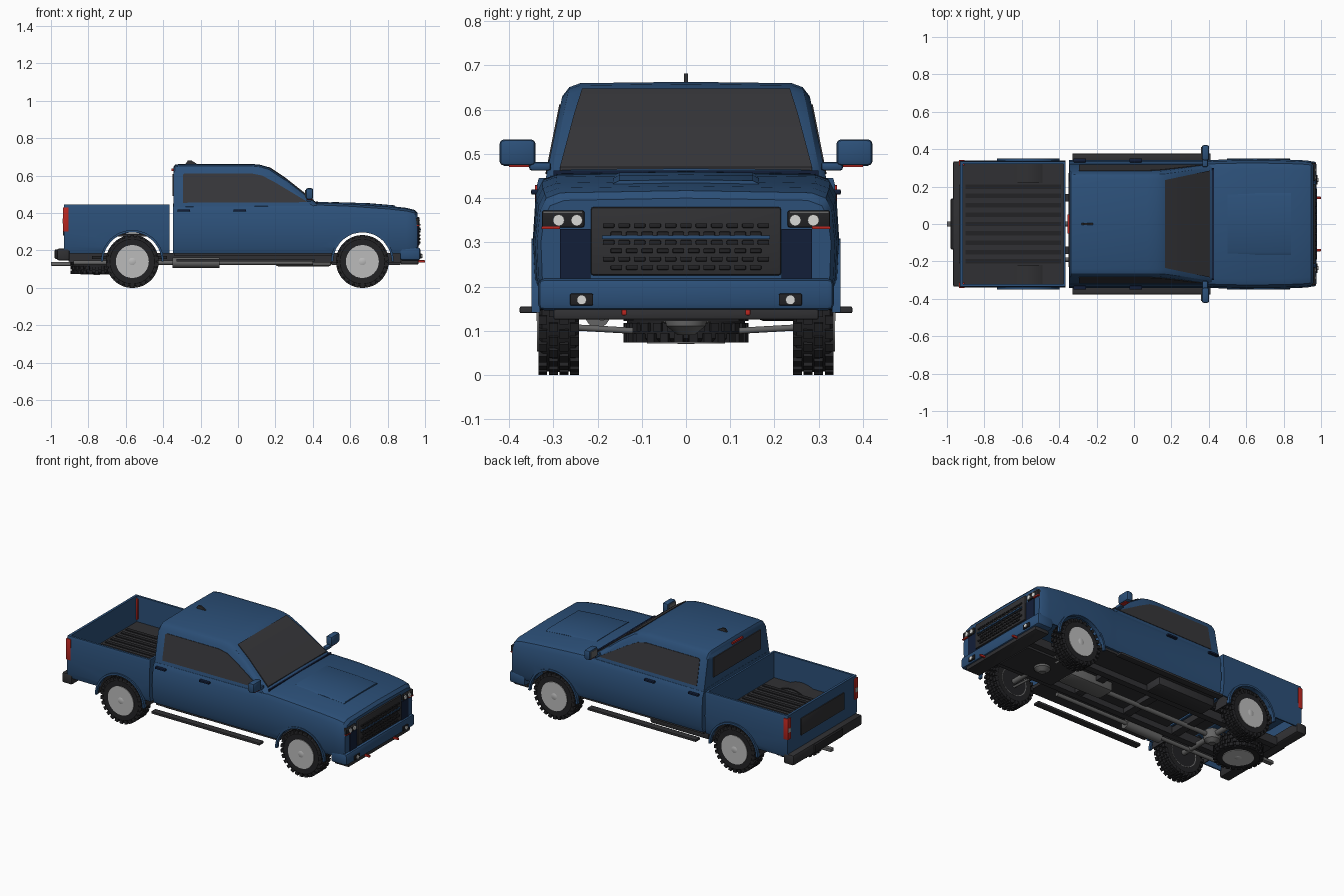
import bpy, bmesh
from math import pi, cos, sin, radians
from mathutils import Matrix, Vector

if "Cube" in bpy.data.objects:
    bpy.data.objects.remove(bpy.data.objects["Cube"])


def material(name, *rgb):
    m = bpy.data.materials.new(name)
    m.use_nodes = True
    m.diffuse_color = (*rgb, 1)
    m.node_tree.nodes["Principled BSDF"].inputs["Base Color"].default_value = (*rgb, 1)
    return m


BLUE = material("body blue", .025, .08, .19)
NAVY = material("recess navy", .006, .013, .04)
GLASS = material("tinted glass", .038, .038, .043)
PLASTIC = material("dark plastic", .03, .03, .033)
RUBBER = material("tyre rubber", .016, .016, .018)
ALLOY = material("alloy", .5, .5, .5)
STEEL = material("chassis steel", .13, .13, .13)
RED = material("lamp red", .5, .02, .015)
WHITE = material("lamp white", .7, .7, .68)
parts = []


def finish(name, bm, mat, mirror=False):
    bmesh.ops.recalc_face_normals(bm, faces=bm.faces)
    mesh = bpy.data.meshes.new(name)
    bm.to_mesh(mesh)
    bm.free()
    mesh.materials.append(mat)
    ob = bpy.data.objects.new(name, mesh)
    bpy.context.collection.objects.link(ob)
    if mirror:
        mod = ob.modifiers.new("Mirror", "MIRROR")
        mod.use_axis = (False, True, False)
    parts.append(ob)
    return ob


def loft(name, rings, mat, mirror=False):
    """Skin a row of closed rings and cap both ends."""
    bm = bmesh.new()
    rows = [[bm.verts.new(p) for p in ring] for ring in rings]
    n = len(rows[0])
    for a, b in zip(rows, rows[1:]):
        for i in range(n):
            j = (i + 1) % n
            bm.faces.new((a[i], a[j], b[j], b[i]))
    bm.faces.new(rows[0])
    bm.faces.new(rows[-1])
    return finish(name, bm, mat, mirror)


def section(x, half):
    """Symmetric ring across the car from (y, z) points on one side."""
    return [(x, y, z) for y, z in half] + [(x, -y, z) for y, z in reversed(half) if y > 0]


def box(name, xs, ys, zs, mat, bevel=0, mirror=False):
    bm = bmesh.new()
    size = [b - a for a, b in (xs, ys, zs)]
    mid = [(a + b) / 2 for a, b in (xs, ys, zs)]
    bmesh.ops.create_cube(bm, size=1, matrix=Matrix.Translation(mid) @ Matrix.Diagonal((*size, 1)))
    if bevel:
        bmesh.ops.bevel(bm, geom=bm.edges[:], offset=bevel, segments=2, profile=.5, affect="EDGES")
    return finish(name, bm, mat, mirror)


def lathe(name, frame, profile, mat, mirror=False, n=32):
    """Turn (radius, height) points about the local z axis of frame."""
    rings = [[frame @ Vector((r * cos(2 * pi * i / n), r * sin(2 * pi * i / n), h)) for i in range(n)]
             for r, h in profile]
    return loft(name, rings, mat, mirror)


def aim(origin, direction):
    return Matrix.Translation(origin) @ Vector(direction).to_track_quat("Z", "Y").to_matrix().to_4x4()


def tube(name, a, b, r, mat, mirror=False):
    d = Vector(b) - Vector(a)
    return lathe(name, aim(a, d), [(r, 0), (r, d.length)], mat, mirror, 16)


def arch(name, x, r0, r1, y0, y1, mat):
    rings = []
    for i in range(25):
        c, s = cos(pi * i / 24), sin(pi * i / 24)
        rings.append([(x + r * c, y, AXLE_Z + r * s) for r, y in ((r0, y0), (r1, y0), (r1, y1), (r0, y1))])
    return loft(name, rings, mat, True)


def cut(ob, *cutters):
    bpy.context.view_layer.objects.active = ob
    for c in cutters:
        mod = ob.modifiers.new("Cut", "BOOLEAN")
        mod.operation, mod.object, mod.solver = "DIFFERENCE", c, "EXACT"
        bpy.ops.object.modifier_apply(modifier=mod.name)
        parts.remove(c)
        bpy.data.objects.remove(c)


AXLE_Z, FRONT, REAR = .141, .665, -.565


def arch_cutter(x):
    return tube("arch_cutter", (x, -.5, AXLE_Z), (x, .5, AXLE_Z), .158, PLASTIC)


# Lower cab, bonnet and wings
def body_ring(x, w, top):
    return section(x, [(w - .012, .185), (w, .22), (w + .003, .3), (w - .004, top - .04),
                       (w - .018, top - .012), (w - .05, top), (0, top + .005)])


lower_body = loft("lower_body", [body_ring(*s) for s in (
    (-.347, .338, .445), (.4, .338, .45), (.43, .34, .455), (.6, .344, .448),
    (.8, .342, .434), (.9, .338, .423), (.945, .334, .412), (.96, .325, .395))], BLUE)
cut(lower_body, arch_cutter(FRONT),
    box("bay_cutter", (.49, .92), (-.322, .322), (.1, .38), PLASTIC))
loft("bonnet_bulge", [section(x, [(.165, .42), (.165, z), (.15, z + .007), (0, z + .008)])
                      for x, z in ((.5, .451), (.7, .445), (.84, .433))], BLUE)
box("cowl_strip", (.417, .428), (-.3, .3), (.44, .462), NAVY)


# Upper cab
def side_y(z):
    return .318 - .2 * (z - .44)


def cab_ring(x, h):
    low = max(h - .03, .432)
    return section(x, [(side_y(.43), .43), (side_y(low), low), (side_y(h) - .01, max(h - .009, .434)),
                       (side_y(h) - .035, h), (0, h + .003)])


screen = ((.165, .642), (.25, .586), (.33, .523), (.405, .464))
roof = ((-.346, .64), (-.338, .655), (-.31, .66), (.07, .66), (.12, .655))
loft("upper_cab", [cab_ring(*s) for s in roof + screen + ((.435, .445),)], BLUE)
loft("windscreen", [section(x, [(.235 + .21 * (x - .165), h - .002), (.235 + .21 * (x - .165), h + .006)])
                    for x, h in screen], GLASS)
outline = ((-.295, .455), (-.295, .605), (-.285, .612), (.07, .612), (.13, .6), (.2, .563), (.375, .458))
loft("side_windows", [[(x, side_y(z) + d, z) for x, z in outline] for d in (-.003, .003)], GLASS, True)
box("rear_window", (-.351, -.344), (-.23, .23), (.49, .61), GLASS)
box("high_brake_lamp", (-.356, -.344), (-.05, .05), (.625, .637), RED)
loft("roof_fin", [[(-.285, y, .655), (-.215, y, .66), (-.25, y, .682), (-.268, y, .682)]
                  for y in (-.005, .005)], PLASTIC)

# Door handles and mirrors
for label, x in (("rear", -.29), ("front", .01)):
    box(label + "_door_handles", (x - .034, x + .034), (.33, .35), (.408, .42), NAVY, .003, True)
box("mirror_shells", (.362, .402), (.34, .422), (.473, .533), BLUE, .011, True)
box("mirror_glass", (.359, .364), (.349, .413), (.482, .524), STEEL, 0, True)
box("mirror_arms", (.365, .395), (.305, .355), (.462, .482), BLUE, .007, True)
box("mirror_indicators", (.37, .395), (.355, .4), (.47, .475), RED, 0, True)

# Load bed
def bed_ring(x):
    return section(x, [(.328, .185), (.338, .22), (.34, .3), (.337, .43), (.333, .445)])


bed = loft("load_bed", [bed_ring(x) for x in (-.93, -.366)], BLUE)
cut(bed, arch_cutter(REAR),
    box("inner_cutter", (-.915, -.378), (-.32, .32), (.283, .6), PLASTIC),
    box("under_cutter", (-.915, -.378), (-.32, .32), (.1, .273), PLASTIC))
box("bed_liner", (-.915, -.378), (-.32, .32), (.276, .286), PLASTIC)
for i in range(9):
    y = -.2 + i * .05
    box("liner_rib", (-.9, -.39), (y - .012, y + .012), (.284, .291), RUBBER)
arch("bed_wheel_housings", REAR, .158, .164, .22, .322, PLASTIC)
for label, x in (("front", FRONT), ("rear", REAR)):
    arch(label + "_arch_lips", x, .156, .168, .33, .349, BLUE)
box("tailgate_panel", (-.935, -.925), (-.21, .21), (.28, .385), PLASTIC, .002)
box("tail_lamps", (-.936, -.905), (.312, .342), (.3, .43), RED, .003, True)
box("reverse_lamps", (-.938, -.93), (.318, .336), (.345, .37), WHITE, 0, True)

# Grille
box("grille", (.95, .97), (-.215, .215), (.225, .38), PLASTIC, .006)
for row in range(6):
    count = 10 + row % 2
    for i in range(count):
        y = (i - (count - 1) / 2) * .035
        z = .243 + row * .019
        box("grille_mesh", (.965, .976), (y - .013, y + .013), (z - .005, z + .005), RUBBER, .002)
box("grille_bar", (.965, .978), (-.19, .19), (.308, .315), BLUE)
box("grille_recesses", (.95, .964), (.216, .285), (.218, .33), NAVY, 0, True)

# Headlamps and bumpers
box("headlamp_housings", (.925, .968), (.23, .326), (.334, .372), RUBBER, .004, True)
box("headlamp_trim", (.95, .97), (.235, .322), (.366, .37), STEEL, 0, True)
box("headlamp_markers", (.93, .97), (.285, .327), (.33, .336), RED, 0, True)
for y in (.247, .288):
    tube("headlamp_lenses", (.96, y, .35), (.973, y, .35), .013, WHITE, True)
box("front_bumper", (.865, .975), (-.335, .335), (.146, .218), BLUE, .015)
box("bumper_valance", (.87, .965), (-.3, .3), (.125, .15), PLASTIC, .005)
box("fog_lamp_housings", (.96, .982), (.21, .262), (.157, .184), RUBBER, .003, True)
tube("fog_lamp_lenses", (.97, .236, .17), (.986, .236, .17), .011, WHITE, True)
box("tow_hooks", (.95, 1), (.134, .146), (.135, .148), RED, .003, True)
box("rear_bumper", (-.968, -.9), (-.335, .335), (.147, .21), PLASTIC, .009)
box("bumper_step", (-.98, -.95), (-.135, .135), (.155, .205), RUBBER, .005)
box("hitch_bar", (-1, -.85), (-.014, .014), (.118, .138), STEEL, .003)
box("running_boards", (-.33, .41), (.335, .376), (.14, .155), PLASTIC, .003, True)


# Wheels
def wheel(name, frame):
    lathe(name + "_tyre", frame, [(.086, -.045), (.12, -.046), (.132, -.038), (.134, 0),
                                  (.132, .038), (.12, .046), (.086, .045), (.084, 0)], RUBBER)
    bm = bmesh.new()
    for row in range(4):
        for i in range(26):
            turn = Matrix.Rotation(2 * pi * (i + row % 2 / 2) / 26, 4, "Z")
            place = Matrix.Translation((.131, 0, -.036 + row * .024))
            bmesh.ops.create_cube(bm, size=1, matrix=frame @ turn @ place @ Matrix.Diagonal((.02, .02, .02, 1)))
    finish(name + "_tread", bm, RUBBER)
    lathe(name + "_rim", frame, [(.078, -.044), (.088, -.046), (.088, .046), (.079, .044), (.076, .02)], STEEL)
    lathe(name + "_rim_lip", frame, [(.078, .03), (.088, .03), (.088, .049), (.08, .049)], ALLOY)
    bm = bmesh.new()
    for i in range(6):
        turn = Matrix.Rotation(pi * i / 3, 4, "Z")
        for offset in (-.011, .011):
            place = Matrix.Translation((.05, offset, .035))
            bmesh.ops.create_cube(bm, size=1, matrix=frame @ turn @ place @ Matrix.Diagonal((.065, .017, .016, 1)))
    finish(name + "_spokes", bm, ALLOY)
    lathe(name + "_hub", frame, [(.028, .01), (.028, .044), (.018, .05)], ALLOY)


for end, x in (("front", FRONT), ("rear", REAR)):
    for side, s in (("left", 1), ("right", -1)):
        wheel(end + "_" + side, aim((x, s * .288, AXLE_Z), (0, s, 0)))
    tube(end + "_axle", (x, -.26, AXLE_Z), (x, .26, AXLE_Z), .016, STEEL)
    lathe(end + "_differential", aim((x, 0, AXLE_Z - .05), (0, 0, 1)),
          [(.02, 0), (.045, .02), (.05, .05), (.04, .08), (.015, .095)], STEEL)
wheel("spare", aim((-.755, 0, .12), (0, 0, -1)))

# Chassis
box("frame_rails", (-.9, .9), (.12, .16), (.135, .187), PLASTIC, 0, True)
for x in (-.88, -.4, -.05, .3, .82):
    box("cross_member", (x - .025, x + .025), (-.14, .14), (.14, .18), PLASTIC)
box("floor_pan", (-.34, .5), (-.315, .315), (.17, .19), PLASTIC)
box("skid_plate", (.5, .87), (-.12, .12), (.122, .14), PLASTIC)
box("gearbox", (.2, .5), (-.06, .06), (.115, .18), STEEL, .015)
box("fuel_tank", (-.35, .05), (.165, .28), (.122, .18), PLASTIC, .01)
tube("drive_shaft", (REAR, 0, .14), (.25, 0, .14), .014, STEEL)
tube("exhaust_pipe", (-.88, -.19, .135), (.4, -.19, .135), .012, STEEL)
tube("silencer", (-.35, -.2, .135), (-.1, -.2, .135), .028, STEEL)
tube("lower_arms", (FRONT, .12, .1), (FRONT, .26, .108), .007, STEEL, True)
box("leaf_springs", (-.78, -.38), (.2, .225), (.155, .17), RUBBER, 0, True)

# Shading
bpy.ops.object.select_all(action="DESELECT")
for ob in parts:
    ob.select_set(True)
bpy.context.view_layer.objects.active = lower_body
bpy.ops.object.shade_smooth_by_angle(angle=radians(32))
